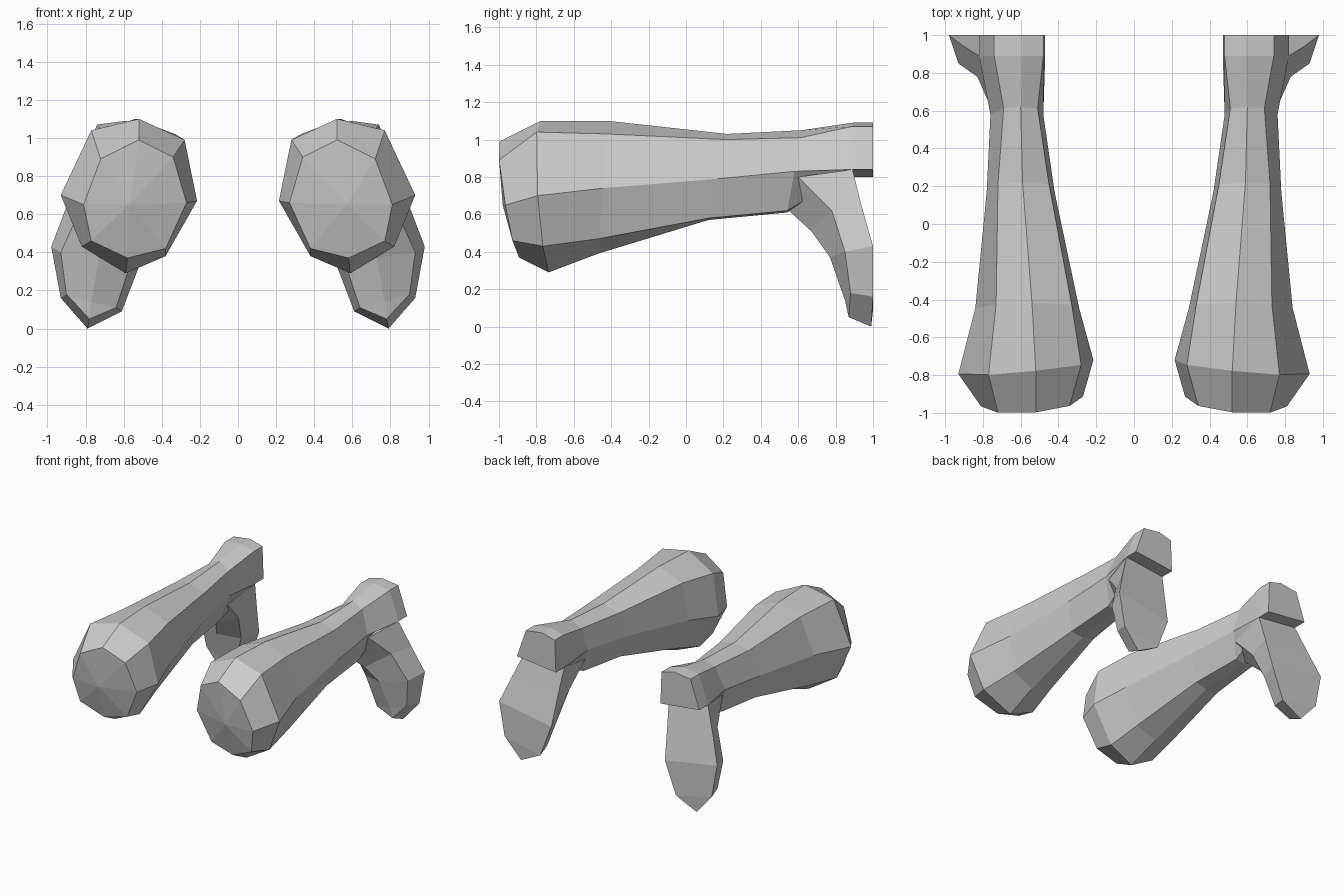
import bpy, bmesh
from mathutils import Vector

if "Cube" in bpy.data.objects:
    bpy.data.objects.remove(bpy.data.objects["Cube"])


def loft(name, rings, front_center=None):
    """Skin a closed hull through equal-count rings, then mirror it across x = 0."""
    bm = bmesh.new()
    loops = [[bm.verts.new(p) for p in ring] for ring in rings]
    n = len(loops[0])
    for a, b in zip(loops, loops[1:]):
        for i in range(n):
            j = (i + 1) % n
            bm.faces.new((a[i], a[j], b[j], b[i]))
    if front_center:
        c = bm.verts.new(front_center)
        for i in range(n):
            bm.faces.new((loops[0][i], loops[0][(i + 1) % n], c))
    else:
        bm.faces.new(loops[0])
    bm.faces.new(loops[-1])
    bmesh.ops.remove_doubles(bm, verts=bm.verts, dist=0.0005)
    bmesh.ops.recalc_face_normals(bm, faces=bm.faces)
    mesh = bpy.data.meshes.new(name)
    bm.to_mesh(mesh)
    bm.free()
    obj = bpy.data.objects.new(name, mesh)
    bpy.context.collection.objects.link(obj)
    mirror = obj.modifiers.new("Mirror", 'MIRROR')
    mirror.use_mirror_merge = False
    return obj


def section(y_top, y_bottom, tilt, outline):
    """Eight-sided section; y leans with height and slightly with x."""
    zs = [z for _, z in outline]
    lo, hi = min(zs), max(zs)
    return [Vector((x, y_bottom + (y_top - y_bottom) * (z - lo) / (hi - lo)
                    + tilt * (0.55 - x), z)) for x, z in outline]


# Long upper body: bulbous front narrowing towards the back
# Outline order: top, outer top, outer, outer bottom, bottom, inner bottom, inner, inner top
nose = section(-1.0, -0.89, 0.10, [(.52, .99), (.72, .89), (.81, .65), (.77, .46),
                                   (.58, .37), (.38, .42), (.27, .66), (.34, .90)])
bulge = section(-.78, -.73, 0.10, [(.52, 1.10), (.77, 1.04), (.93, .70), (.82, .43),
                                   (.59, .29), (.38, .38), (.215, .67), (.28, .99)])
shoulder = section(-.42, -.47, 0, [(.54, 1.10), (.73, 1.03), (.84, .74), (.78, .47),
                                   (.60, .39), (.42, .45), (.29, .72), (.33, 1.02)])
middle = section(.22, .12, 0, [(.59, 1.03), (.72, 1.0), (.78, .79), (.71, .58),
                               (.60, .57), (.50, .59), (.42, .79), (.45, .99)])
neck = section(.62, .54, 0, [(.60, 1.05), (.69, 1.01), (.76, .83), (.70, .62),
                             (.61, .61), (.54, .62), (.48, .82), (.51, 1.0)])
heel = section(.89, .89, 0, [(.59, 1.09), (.74, 1.07), (.82, .84), (.73, .83),
                             (.64, .82), (.55, .81), (.47, .80), (.48, 1.06)])
end = [Vector((p.x, 1.0, p.z)) for p in heel]
loft("upper_body", [nose, bulge, shoulder, middle, neck, heel, end], (.57, -.98, .65))

# Lower leg: flared paddle with a flat back
# Ring order: back inner, back outer, front outer, front middle, front inner
hip = [(.47, .89, .80), (.82, .89, .84), (.75, .60, .80), (.62, .55, .62), (.50, .58, .74)]
knee = [(.49, .94, .60), (.90, .94, .64), (.83, .78, .62), (.67, .67, .51), (.52, .75, .56)]
flare = [(.51, 1.0, .35), (.98, 1.0, .43), (.93, .85, .40), (.73, .77, .37), (.56, .84, .35)]
ankle = [(.61, 1.0, .09), (.93, 1.0, .16), (.90, .88, .18), (.77, .85, .14), (.64, .87, .11)]
toe = [(.79, .99, 0), (.79, .99, 0), (.78, .87, .05), (.78, .87, .05), (.78, .87, .05)]


def leg():
    # Last ring collapses to a short edge, so build it with merged points
    bm = bmesh.new()
    rings = [[bm.verts.new(p) for p in r] for r in (hip, knee, flare, ankle)]
    back, front = bm.verts.new(toe[0]), bm.verts.new(toe[2])
    for a, b in zip(rings, rings[1:]):
        for i in range(5):
            j = (i + 1) % 5
            bm.faces.new((a[i], a[j], b[j], b[i]))
    bm.faces.new(rings[0])
    bi, bo, fo, fm, fi = rings[-1]
    for f in ((bi, bo, back), (bo, fo, front, back), (fo, fm, front),
              (fm, fi, front), (fi, bi, back, front)):
        bm.faces.new(f)
    bmesh.ops.recalc_face_normals(bm, faces=bm.faces)
    mesh = bpy.data.meshes.new("lower_leg")
    bm.to_mesh(mesh)
    bm.free()
    obj = bpy.data.objects.new("lower_leg", mesh)
    bpy.context.collection.objects.link(obj)
    obj.modifiers.new("Mirror", 'MIRROR').use_mirror_merge = False


leg()
